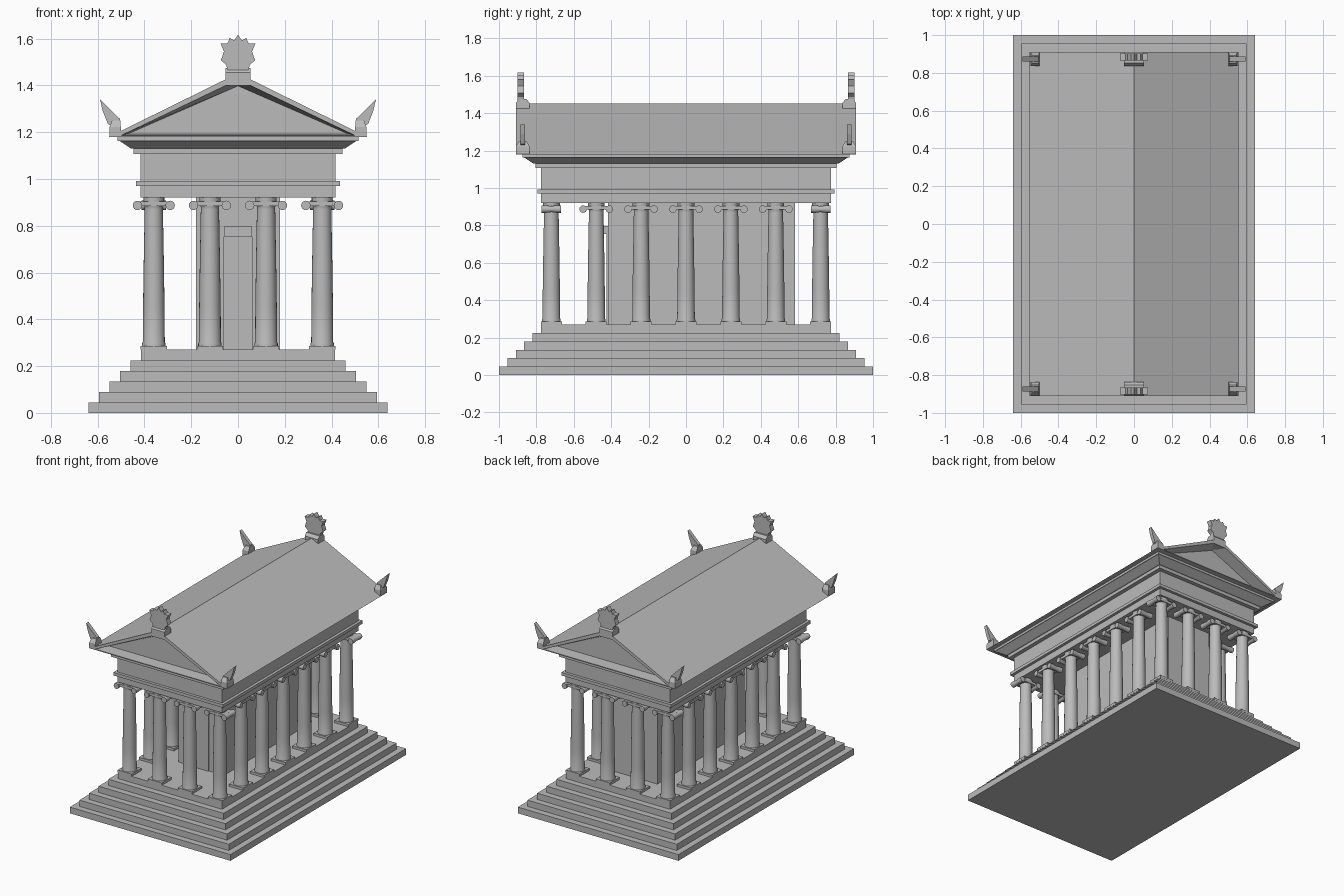
import bpy, bmesh, math
from mathutils import Vector

if "Cube" in bpy.data.objects:
    bpy.data.objects.remove(bpy.data.objects["Cube"])

stone = bpy.data.materials.new("grey stone")
stone.diffuse_color = (0.5, 0.5, 0.5, 1)
stone.use_nodes = True
stone.node_tree.nodes["Principled BSDF"].inputs["Base Color"].default_value = stone.diffuse_color


def loft(name, rings, smooth=False):
    """Skin equal-length rings of points and cap both ends."""
    bm = bmesh.new()
    vs = [[bm.verts.new(p) for p in r] for r in rings]
    n = len(rings[0])
    for a, b in zip(vs, vs[1:]):
        for i in range(n):
            j = (i + 1) % n
            bm.faces.new((a[i], a[j], b[j], b[i]))
    bm.faces.new(vs[0][::-1])
    bm.faces.new(vs[-1])
    bmesh.ops.recalc_face_normals(bm, faces=bm.faces)
    me = bpy.data.meshes.new(name)
    bm.to_mesh(me)
    bm.free()
    me.materials.append(stone)
    ob = bpy.data.objects.new(name, me)
    bpy.context.collection.objects.link(ob)
    if smooth:
        bpy.ops.object.select_all(action='DESELECT')
        ob.select_set(True)
        bpy.context.view_layer.objects.active = ob
        bpy.ops.object.shade_smooth_by_angle(angle=math.radians(35))
    return ob


def rect(x, y, z, cx=0, cy=0):
    return [(cx + i * x, cy + j * y, z) for i, j in ((-1, -1), (1, -1), (1, 1), (-1, 1))]


def box(name, x, y, z0, z1, cx=0, cy=0):
    return loft(name, [rect(x, y, z0, cx, cy), rect(x, y, z1, cx, cy)])


def circle(r, z, n=24):
    return [(r * math.cos(2 * math.pi * i / n), r * math.sin(2 * math.pi * i / n), z) for i in range(n)]


def slab(name, outline, y0, y1):
    return loft(name, [[(x, y, z) for x, z in outline] for y in (y0, y1)])


def place(src, loc, rot=0):
    ob = bpy.data.objects.new(src.name, src.data)
    ob.location = loc
    ob.rotation_euler[2] = rot
    bpy.context.collection.objects.link(ob)


# Stepped base
for i in range(6):
    box("base_step", 0.64 - 0.045 * i, 1 - 0.045 * i, 0.045 * i, 0.045 * (i + 1))

# Inner chamber with door and lintel
box("chamber", 0.18, 0.5, 0.27, 0.92, 0, 0.082)
box("door", 0.062, 0.004, 0.27, 0.755, 0, -0.421)
box("door_lintel", 0.06, 0.012, 0.755, 0.797, 0, -0.428)

# Column parts, modelled at the origin
shaft_profile = [(0.05, 0.285), (0.05, 0.296), (0.047, 0.304), (0.046, 0.45), (0.043, 0.65),
                 (0.039, 0.87), (0.039, 0.88), (0.045, 0.892), (0.045, 0.92)]
parts = [box("column_plinth", 0.056, 0.056, 0.27, 0.287),
         loft("column_shaft", [circle(r, z) for r, z in shaft_profile], True),
         box("capital_bar", 0.07, 0.045, 0.885, 0.904)]
for s in (-1, 1):
    rings = [[(s * 0.07 + x, y, 0.887 + z) for x, z, _ in circle(r, 0, 16)]
             for y, r in ((-0.053, 0.02), (-0.03, 0.02), (0, 0.016), (0.03, 0.02), (0.053, 0.02))]
    parts.append(loft("capital_scroll", rings, True))

# Colonnade: scrolls face front and back on the ends, sideways along the flanks
spots = [(x, y, 0) for x in (-0.36, -0.12, 0.12, 0.36) for y in (-0.72, 0.72)]
spots += [(x, 0.24 * k, math.pi / 2) for x in (-0.36, 0.36) for k in range(-2, 3)]
for p in parts:
    x, y, r = spots[0]
    for x2, y2, r2 in spots[1:]:
        place(p, (x2, y2, 0), r2)
    p.location = (x, y, 0)

# Beam, band, frieze and cornice: (name, bottom offset, top offset, z range)
for name, o0, o1, z0, z1 in (("architrave", 0, 0, 0.92, 0.97), ("band", 0.02, 0.02, 0.97, 0.992),
                             ("frieze", 0, 0, 0.992, 1.106), ("bed_moulding", 0.03, 0.03, 1.106, 1.13),
                             ("cornice", 0.04, 0.09, 1.13, 1.163), ("cornice_lip", 0.098, 0.098, 1.163, 1.181)):
    loft(name, [rect(0.417 + o0, 0.775 + o0, z0), rect(0.417 + o1, 0.775 + o1, z1)])


# Gabled roof with recessed pediments at both ends
def gable(w, z0, z1, y):
    return [(-w, y, z0), (w, y, z0), (0, y, z1)]


loft("roof", [gable(*t) for t in (
    (0.47, 1.193, 1.398, -0.83), (0.5, 1.186, 1.425, -0.91), (0.552, 1.18, 1.452, -0.91),
    (0.552, 1.18, 1.452, 0.91), (0.5, 1.186, 1.425, 0.91), (0.47, 1.193, 1.398, 0.83))])

# Roof ornaments: leaf crest on the ridge ends, horn blades on the corners
half = [(0.045, 1.465), (0.05, 1.487), (0.073, 1.508), (0.06, 1.545), (0.075, 1.58),
        (0.045, 1.58), (0.035, 1.603), (0.016, 1.592)]
crest = half + [(0, 1.617)] + [(-x, z) for x, z in reversed(half)]
blade = [(0.59, 1.34), (0.505, 1.257), (0.505, 1.21), (0.556, 1.235), (0.578, 1.29)]
for sy in (-1, 1):
    cy = sy * 0.873
    loft("ridge_pedestal", [rect(0.053, 0.037, 1.40, 0, cy), rect(0.053, 0.037, 1.455, 0, cy),
                            rect(0.053, 0.02, 1.475, 0, cy)])
    slab("ridge_crest", crest, sy * 0.902, sy * 0.865)
    for sx in (-1, 1):
        cx = sx * 0.525
        loft("corner_pedestal", [rect(0.024, 0.037, 1.181, cx, cy), rect(0.024, 0.037, 1.222, cx, cy),
                                 rect(0.018, 0.02, 1.25, sx * 0.521, cy)])
        slab("corner_horn", [(sx * x, z) for x, z in blade], cy - 0.013, cy + 0.013)
